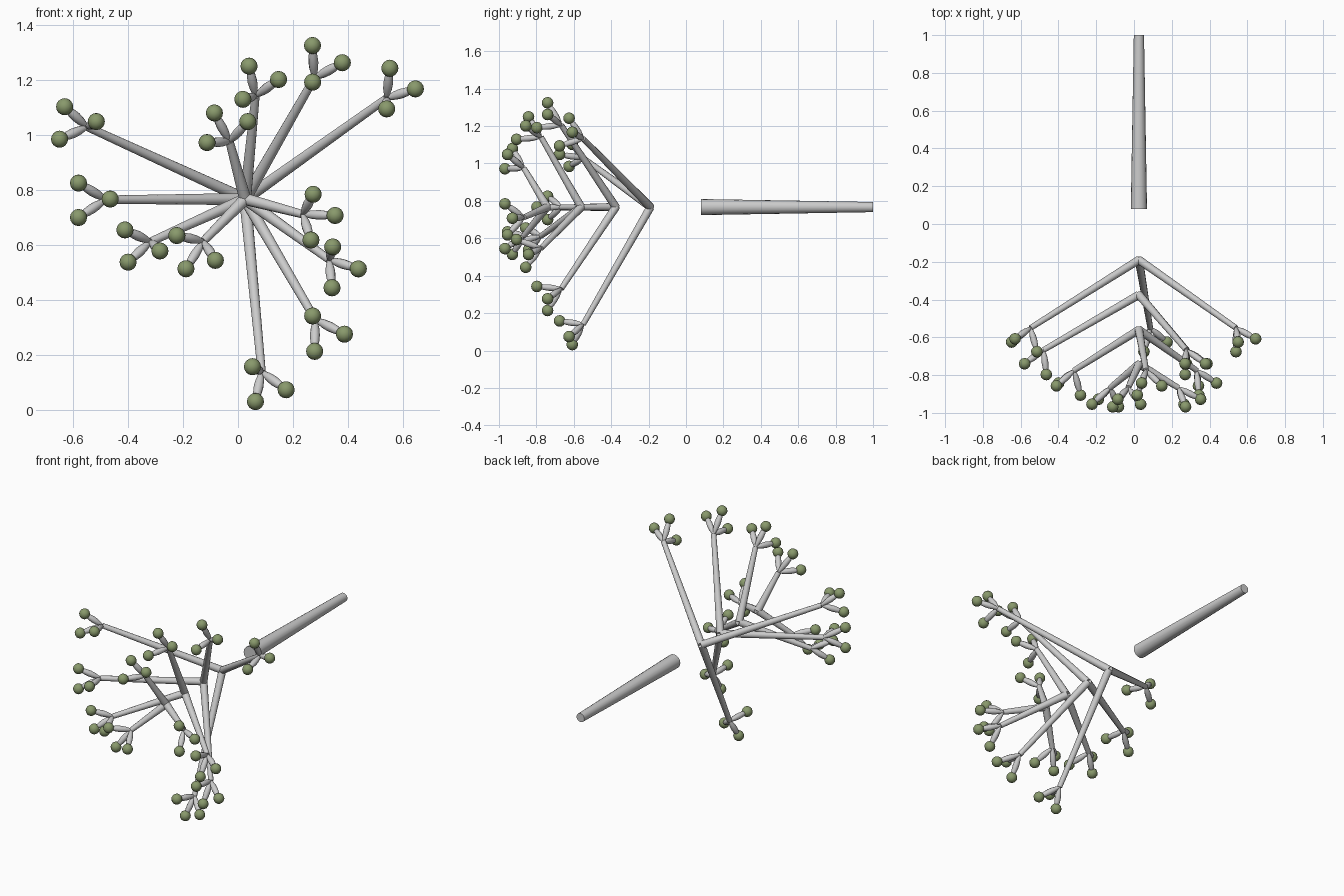
import bpy, bmesh, math
from mathutils import Vector

if "Cube" in bpy.data.objects:
    bpy.data.objects.remove(bpy.data.objects["Cube"])

CX, CZ = 0.026, 0.767          # axis the whole tree is arranged around
LEAF_R = 0.031

leaf_mat = bpy.data.materials.new("leaf_green")
leaf_mat.diffuse_color = (0.25, 0.32, 0.15, 1)
leaf_mat.use_nodes = True
leaf_mat.node_tree.nodes["Principled BSDF"].inputs["Base Color"].default_value = leaf_mat.diffuse_color


def finish(bm, name, mat=None, angle=40):
    bmesh.ops.recalc_face_normals(bm, faces=bm.faces[:])
    me = bpy.data.meshes.new(name)
    bm.to_mesh(me)
    bm.free()
    ob = bpy.data.objects.new(name, me)
    bpy.context.collection.objects.link(ob)
    if mat:
        me.materials.append(mat)
    bpy.ops.object.select_all(action='DESELECT')
    ob.select_set(True)
    bpy.context.view_layer.objects.active = ob
    bpy.ops.object.shade_smooth_by_angle(angle=math.radians(angle))
    return ob


def limb(bm, a, b, profile, sides):
    """Capped round limb from a to b; profile = (fraction along, radius)."""
    a, b = Vector(a), Vector(b)
    q = (b - a).to_track_quat('Z', 'Y')
    rings = []
    for f, r in profile:
        rings.append([bm.verts.new(a.lerp(b, f) + q @ Vector((
            r * math.cos(math.tau * i / sides), r * math.sin(math.tau * i / sides), 0)))
            for i in range(sides)])
    for lo, hi in zip(rings, rings[1:]):
        for i in range(sides):
            j = (i + 1) % sides
            bm.faces.new((lo[i], lo[j], hi[j], hi[i]))
    bm.faces.new(rings[0][::-1])
    bm.faces.new(rings[-1])


def place(angle, r, t, y):
    """Radial / tangential / depth offsets to a world point."""
    c, s = math.cos(angle), math.sin(angle)
    return Vector((CX + r * c - t * s, y, CZ + r * s + t * c))


# trunk
bm = bmesh.new()
limb(bm, (CX, 0.08, CZ), (CX, 1.0, CZ), [(0, 0.043), (1, 0.027)], 16)
finish(bm, "trunk")

# tiers: first angle, root depth, branch end (r, t, y), three leaf positions (r, t, y)
tiers = [
    (34, -0.19, (0.63, 0.016, -0.55),
     [(0.701, 0.100, -0.625), (0.736, -0.014, -0.608), (0.609, -0.016, -0.676)]),
    (60, -0.375, (0.505, 0.002, -0.667),
     [(0.605, 0.067, -0.740), (0.605, -0.058, -0.740), (0.490, 0.000, -0.797)]),
    (85, -0.56, (0.376, -0.005, -0.775),
     [(0.482, 0.028, -0.842), (0.443, -0.083, -0.857), (0.360, 0.040, -0.906)]),
    (110, -0.742, (0.215, -0.018, -0.867),
     [(0.332, -0.002, -0.928), (0.240, 0.060, -0.968), (0.261, -0.105, -0.954)]),
]
TWIG = [(0, 0.006), (0.12, 0.011), (0.3, 0.016), (0.5, 0.018),
        (0.7, 0.016), (0.88, 0.011), (1, 0.006)]

for n, (deg, root_y, tip, leaves) in enumerate(tiers, 1):
    branch_bm, twig_bm, leaf_bm = bmesh.new(), bmesh.new(), bmesh.new()
    for k in range(3):
        ang = math.radians(deg + 120 * k)
        end = place(ang, *tip)
        # branch
        limb(branch_bm, (CX, root_y, CZ), end, [(0, 0.022), (1, 0.015)], 12)
        for leaf in leaves:
            p = place(ang, *leaf)
            # twig and round leaf
            limb(twig_bm, end, p, TWIG, 10)
            ball = bmesh.ops.create_uvsphere(leaf_bm, u_segments=12, v_segments=8, radius=LEAF_R)
            bmesh.ops.translate(leaf_bm, verts=ball["verts"], vec=p)
    finish(branch_bm, f"branches_tier_{n}")
    finish(twig_bm, f"twigs_tier_{n}", angle=60)
    finish(leaf_bm, f"leaves_tier_{n}", leaf_mat, 60)
